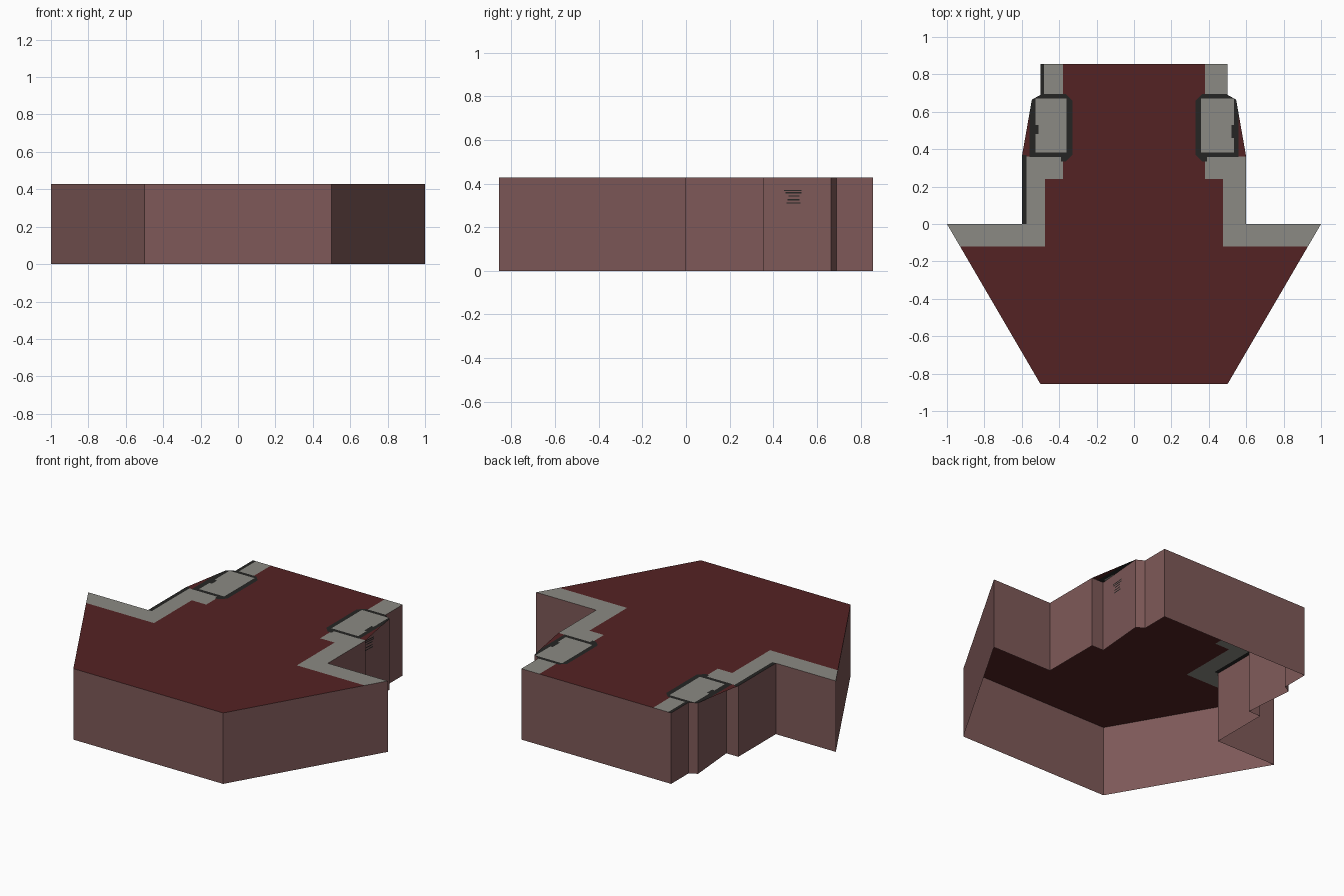
import bpy, bmesh
from mathutils import Vector

if "Cube" in bpy.data.objects:
    bpy.data.objects.remove(bpy.data.objects["Cube"])

H = 0.428


def srgb(r, g, b):
    f = lambda c: c / 12.92 if c <= 0.04045 else ((c + 0.055) / 1.055) ** 2.4
    return (f(r / 255), f(g / 255), f(b / 255), 1)


def material(name, rgb):
    m = bpy.data.materials.new(name)
    m.diffuse_color = srgb(*rgb)
    m.use_nodes = True
    m.node_tree.nodes["Principled BSDF"].inputs["Base Color"].default_value = m.diffuse_color
    return m


red = material("dark red floor", (84, 34, 35))
stone = material("grey stone", (139, 138, 131))
black = material("black mortar", (37, 37, 36))
brown = material("dusty brown side", (126, 89, 88))
RED, STONE, BLACK = 0, 1, 2


def add_object(name, bm, mats):
    me = bpy.data.meshes.new(name)
    bm.to_mesh(me)
    bm.free()
    for m in mats:
        me.materials.append(m)
    ob = bpy.data.objects.new(name, me)
    bpy.context.collection.objects.link(ob)
    return ob


# Right half of the hexagonal tile outline, front to back, then mirrored
half = [(0.5, -0.856), (1, 0), (0.6, 0), (0.6, 0.358), (0.52, 0.358),
        (0.546, 0.665), (0.5, 0.69), (0.5, 0.856)]
outline = half + [(-x, y) for x, y in reversed(half)]

# Painted rectangles on either side: x0, x1, y0, y1, colour (later ones win)
both = [(0.477, 1.01, -0.12, 0.01, STONE),
        (0.477, 0.61, -0.12, 0.24, STONE),
        (0.38, 0.61, 0.24, 0.36, STONE),
        (0.38, 0.51, 0.69, 0.87, STONE),
        (0.33, 0.39, 0.335, 0.695, BLACK),
        (0.39, 0.56, 0.358, 0.695, BLACK)]
sides = {
    1: both + [(0.357, 0.535, 0.382, 0.672, STONE),
               (0.52, 0.56, 0.46, 0.53, BLACK)],
    -1: both + [(0.576, 0.61, 0.0, 0.37, BLACK),
                (0.48, 0.51, 0.69, 0.87, BLACK),
                (0.36, 0.527, 0.382, 0.672, STONE),
                (0.51, 0.56, 0.48, 0.53, BLACK)],
}
CHAMFERS = [(1, 1, 0.70), (1, -1, -0.33)]   # clipped inner corners of the posts


def colour_at(c):
    s = 1 if c.x > 0 else -1
    x, y = abs(c.x), c.y
    col = RED
    for x0, x1, y0, y1, k in sides[s]:
        if x0 < x < x1 and y0 < y < y1:
            col = k
    if col == BLACK and x < 0.39 and (x + y < CHAMFERS[0][2] or x - y < CHAMFERS[1][2]):
        # lower and upper chamfers of the mortar around each post
        col = RED
    return col


# Painted top: cut along the rectangle edges, coloured by position
bm = bmesh.new()
bm.faces.new([bm.verts.new((x, y, H)) for x, y in outline])
bmesh.ops.triangulate(bm, faces=bm.faces[:])
cuts = {((0, 1, 0), round(v, 4)) for s in sides for r in sides[s] for v in r[2:4]}
cuts |= {((1, 0, 0), round(s * v, 4)) for s in sides for r in sides[s] for v in r[:2]}
for a, b, d in CHAMFERS:
    cuts |= {((a, b, 0), d), ((-a, b, 0), d)}
for normal, d in sorted(cuts):
    n = Vector(normal)
    bmesh.ops.bisect_plane(bm, geom=bm.verts[:] + bm.edges[:] + bm.faces[:],
                           dist=1e-5, plane_co=n * d / n.length_squared, plane_no=n)
for f in bm.faces:
    f.normal_update()
    if f.normal.z < 0:
        f.normal_flip()
    f.material_index = colour_at(f.calc_center_median())
add_object("painted_top", bm, [red, stone, black])

# Side skirt: single sheet of wall, open underneath
bm = bmesh.new()
low = [bm.verts.new((x, y, 0)) for x, y in outline]
high = [bm.verts.new((x, y, H)) for x, y in outline]
n = len(outline)
for i in range(n):
    j = (i + 1) % n
    bm.faces.new((low[i], low[j], high[j], high[i]))
add_object("side_skirt", bm, [brown])

# Small dark scratches on the right-hand post
bm = bmesh.new()
for z, y0, y1 in [(0.368, 0.45, 0.53), (0.357, 0.455, 0.53), (0.343, 0.47, 0.52),
                  (0.326, 0.465, 0.52), (0.311, 0.46, 0.525)]:
    edge = lambda y: 0.521 + (y - 0.358) * 0.026 / 0.307
    bm.faces.new([bm.verts.new((edge(y), y, z + dz)) for y, dz in
                  ((y0, -0.003), (y1, -0.003), (y1, 0.003), (y0, 0.003))])
add_object("post_scratches", bm, [black])
